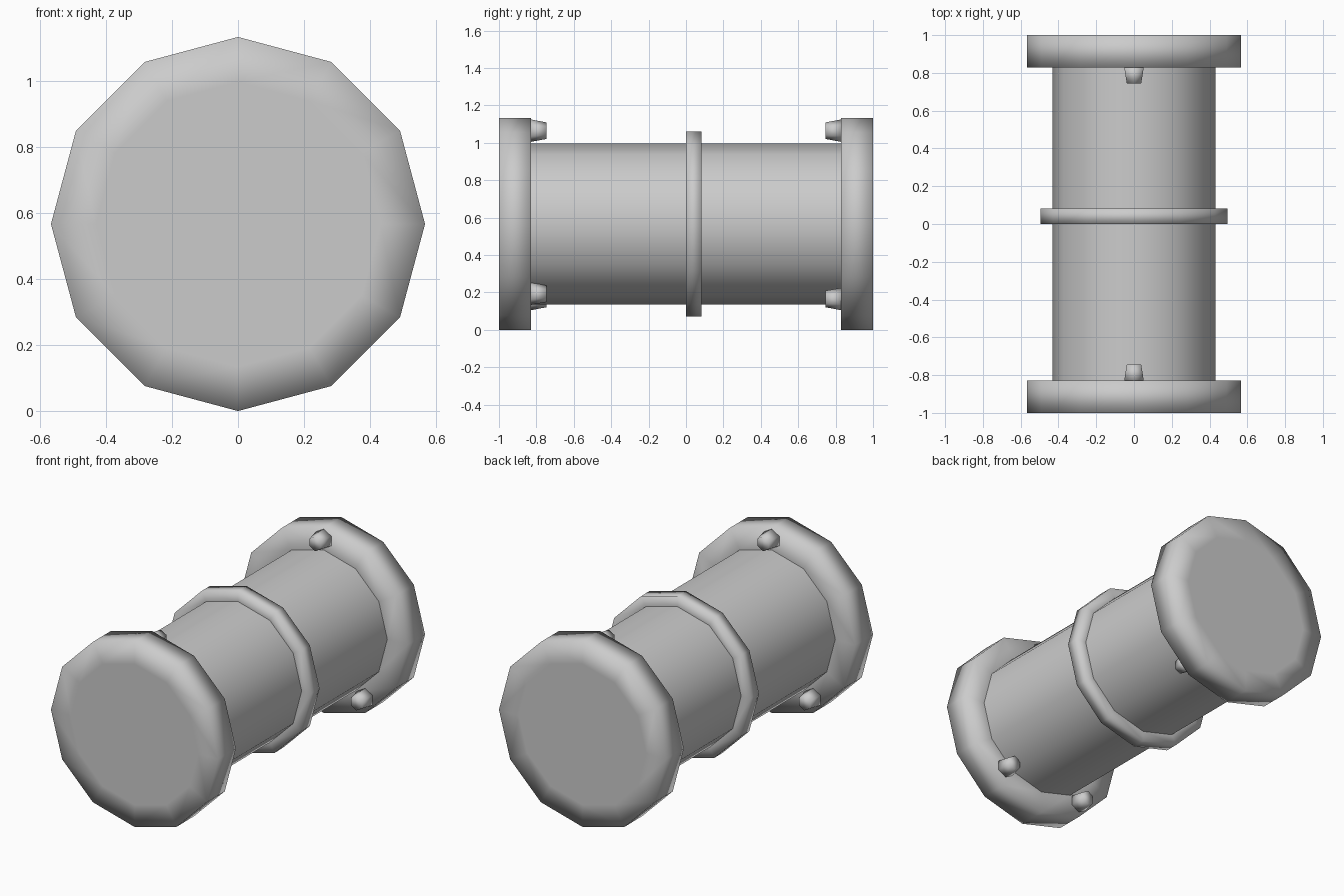
import bpy, bmesh
from math import sin, cos, pi

if "Cube" in bpy.data.objects:
    bpy.data.objects.remove(bpy.data.objects["Cube"])

AXIS_Z = 0.566


def lathe(name, profile, sides=12, center=(0, AXIS_Z), caps=True):
    """Sweep (radius, y) points around an axis parallel to y, with smooth shading."""
    bm = bmesh.new()
    cx, cz = center
    rings = []
    for r, y in profile:
        angles = [pi / 2 + 2 * pi * i / sides for i in range(sides)]
        rings.append([bm.verts.new((cx + r * cos(a), y, cz + r * sin(a))) for a in angles])
    for a, b in zip(rings, rings[1:]):
        for i in range(sides):
            j = (i + 1) % sides
            bm.faces.new((a[i], a[j], b[j], b[i]))
    if caps:
        bm.faces.new(rings[0])
        bm.faces.new(rings[-1])
    bmesh.ops.recalc_face_normals(bm, faces=bm.faces)
    for f in bm.faces:
        f.smooth = True
    mesh = bpy.data.meshes.new(name)
    bm.to_mesh(mesh)
    bm.free()
    obj = bpy.data.objects.new(name, mesh)
    bpy.context.collection.objects.link(obj)
    return obj


# Main tube, its ends hidden inside the flanges
lathe("pipe", [(0.431, -0.84), (0.431, 0.0), (0.431, 0.08), (0.431, 0.84)], caps=False)

# Raised collar in the middle
lathe("middle_collar", [(0.431, 0.0), (0.495, 0.0), (0.495, 0.082), (0.431, 0.082)], caps=False)

# End flanges with softly shaded rims, and three tapered bolts on each inner face
bolts = [(0, 1.065), (0.28, 0.165), (-0.27, 0.193)]
for side, label in ((-1, "front"), (1, "back")):
    lathe(f"{label}_flange", [(0.431, side * 0.828), (0.566, side * 0.828),
                              (0.566, side), (0.431, side)])
    for n, (x, z) in enumerate(bolts):
        lathe(f"{label}_bolt_{n + 1}", [(0.06, side * 0.83), (0.044, side * 0.745)],
              sides=6, center=(side * x, z))
